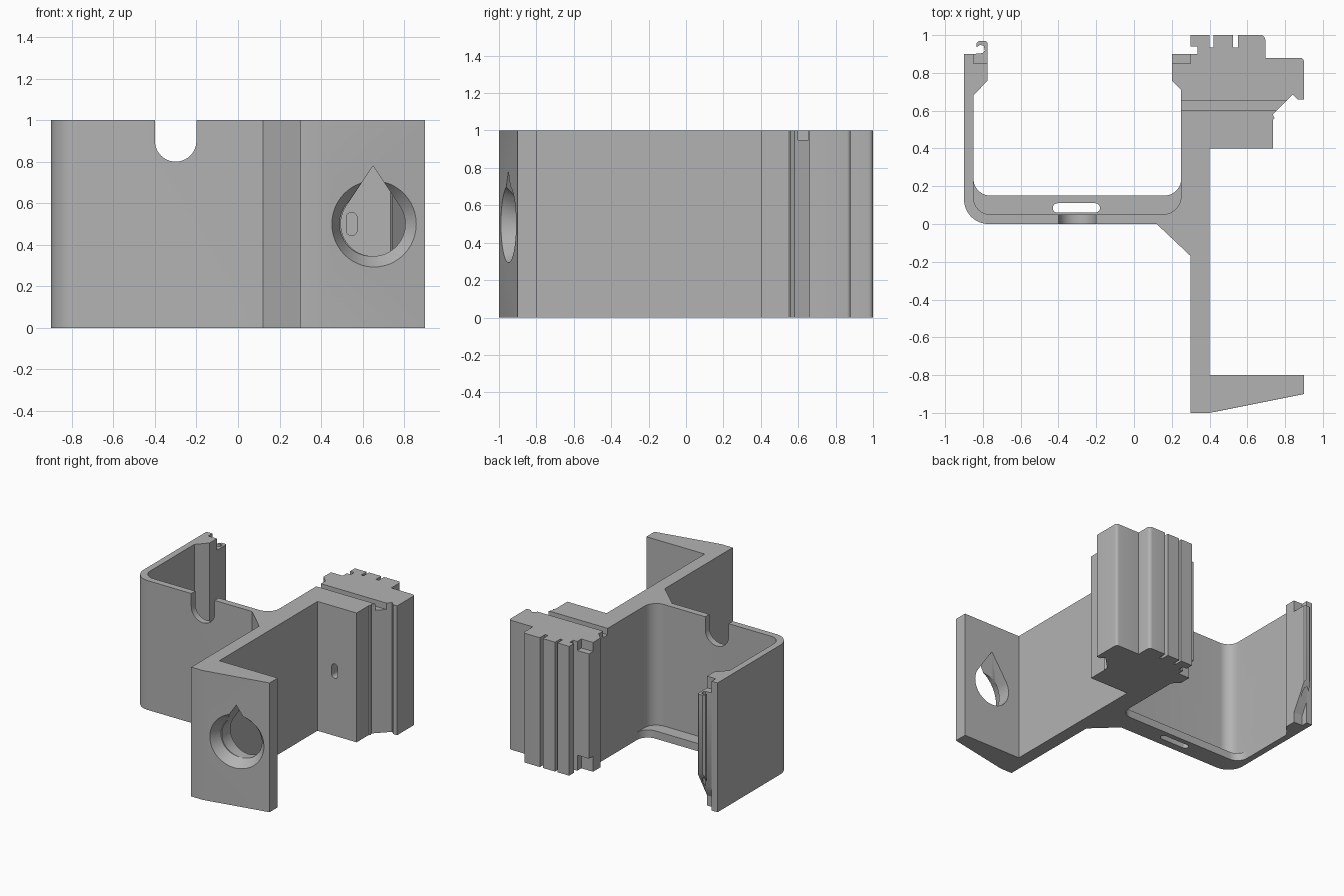
import bpy, bmesh, math
from mathutils import Vector, Matrix

if "Cube" in bpy.data.objects:
    bpy.data.objects.remove(bpy.data.objects["Cube"])

grey = bpy.data.materials.new("light_grey")
grey.diffuse_color = (0.45, 0.45, 0.45, 1)
grey.use_nodes = True
grey.node_tree.nodes["Principled BSDF"].inputs["Base Color"].default_value = grey.diffuse_color


def finish(name, bm):
    bmesh.ops.recalc_face_normals(bm, faces=bm.faces[:])
    me = bpy.data.meshes.new(name)
    bm.to_mesh(me)
    bm.free()
    me.materials.append(grey)
    ob = bpy.data.objects.new(name, me)
    bpy.context.collection.objects.link(ob)
    return ob


def prism(name, pts, a, b, axis="Z", bisect=None):
    """Extrude a closed 2D outline along Z (x,y points) or Y (x,z points)."""
    bm = bmesh.new()
    place = (lambda u, v: (u, v, a)) if axis == "Z" else (lambda u, v: (u, a, v))
    face = bm.faces.new([bm.verts.new(place(*p)) for p in pts])
    step = Vector((0, 0, b - a)) if axis == "Z" else Vector((0, b - a, 0))
    ext = bmesh.ops.extrude_face_region(bm, geom=[face])
    bmesh.ops.translate(bm, vec=step, verts=[g for g in ext["geom"] if isinstance(g, bmesh.types.BMVert)])
    if bisect:
        cut = bmesh.ops.bisect_plane(bm, geom=bm.verts[:] + bm.edges[:] + bm.faces[:],
                                     plane_co=bisect[0], plane_no=bisect[1], clear_outer=True)
        bmesh.ops.holes_fill(bm, edges=[e for e in cut["geom_cut"] if isinstance(e, bmesh.types.BMEdge)])
    return finish(name, bm)


def arc(cx, cy, r, a0, a1, n=10):
    return [(cx + r * math.cos(math.radians(a0 + (a1 - a0) * i / n)),
             cy + r * math.sin(math.radians(a0 + (a1 - a0) * i / n))) for i in range(n + 1)]


def box(name, x0, x1, y0, y1, z0, z1):
    return prism(name, [(x0, y0), (x1, y0), (x1, y1), (x0, y1)], z0, z1)


def cut(target, cutter):
    m = target.modifiers.new(cutter.name, "BOOLEAN")
    m.operation, m.solver, m.object = "DIFFERENCE", "EXACT", cutter
    cutter.hide_render = True
    cutter.hide_set(True)


# Main bracket outline: left arm, front wall, spine, clamp plate and ribbed block
outline = arc(-0.77, 0.13, 0.13, 180, 270)
outline += [(0.12, 0), (0.3, -0.17), (0.3, -1), (0.4, -1), (0.9, -0.9), (0.9, -0.8),
            (0.4, -0.8), (0.4, 0.4), (0.735, 0.4), (0.735, 0.55), (0.745, 0.56), (0.735, 0.58),
            (0.84, 0.685), (0.865, 0.66), (0.9, 0.66)]
outline += arc(0.88, 0.86, 0.02, 0, 90, 4) + [(0.695, 0.88)] + arc(0.67, 0.975, 0.025, 0, 90, 4)
for x0, x1 in ((0.525, 0.55), (0.4, 0.42)):      # narrow back grooves
    outline += [(x1, 1), (x1, 0.935), (x0, 0.935), (x0, 1)]
outline += [(0.3, 1), (0.3, 0.94), (0.335, 0.94), (0.335, 0.9), (0.2, 0.9), (0.2, 0.76), (0.25, 0.71)]
outline += arc(0.16, 0.24, 0.09, 0, -90) + arc(-0.76, 0.24, 0.09, 270, 180)
outline += [(-0.85, 0.68), (-0.775, 0.76), (-0.775, 0.85), (-0.85, 0.85), (-0.85, 0.9), (-0.9, 0.9)]
bracket = prism("bracket", outline, 0, 1)

# Pocket clearance that leaves a thin ledge along the bottom of the front wall
pocket = arc(-0.76, 0.14, 0.09, 180, 270) + arc(0.15, 0.15, 0.1, 270, 360) + [(0.25, 0.4), (-0.85, 0.4)]
cut(bracket, prism("pocket_cutter", pocket, 0.06, 1.1))

# Round-bottomed notch in the front wall, and the drain slot in the ledge
cut(bracket, prism("notch_cutter", arc(-0.3, 0.9, 0.1, 180, 360, 20) + [(-0.2, 1.1), (-0.4, 1.1)],
                   -0.1, 0.3, "Y"))
cut(bracket, prism("ledge_slot_cutter", arc(-0.405, 0.085, 0.025, 90, 270) + arc(-0.205, 0.085, 0.025, -90, 90),
                   -0.1, 0.2))

# Teardrop hole through the clamp plate
tangent = math.degrees(math.asin(0.155 / 0.28))
drop = arc(0.65, 0.5, 0.155, 180 - tangent, 360 + tangent, 40) + [(0.65, 0.78)]
cut(bracket, prism("teardrop_cutter", drop, -1.2, -0.6, "Y"))

# Conical seat around the hole, square to the slanted face
bm = bmesh.new()
bmesh.ops.create_cone(bm, cap_ends=True, segments=48, radius1=0.225, radius2=0.155, depth=0.1,
                      matrix=Matrix.Translation((0.65, -0.925, 0.5))
                      @ Matrix.Rotation(math.atan(0.2), 4, "Z") @ Matrix.Rotation(-math.pi / 2, 4, "X"))
cut(bracket, finish("seat_cutter", bm))

# Small pill recess in the block front
cut(bracket, prism("pill_cutter", arc(0.547, 0.53, 0.026, 0, 180) + arc(0.547, 0.47, 0.026, 180, 360),
                   0.3, 0.48, "Y"))

# Top groove across the block, and latch notches at both ends of its corner
cut(bracket, box("top_groove_cutter", 0.1, 0.85, 0.6, 0.655, 0.95, 1.1))
cut(bracket, box("upper_notch_cutter", 0.15, 0.3, 0.85, 0.92, 0.93, 1.1))
cut(bracket, box("lower_notch_cutter", 0.15, 0.3, 0.85, 0.92, -0.1, 0.12))

# Latch hook on the left arm, sloped at its lower end
hook = [(-0.85, 0.85), (-0.775, 0.85), (-0.775, 0.96), (-0.785, 0.97), (-0.82, 0.97), (-0.835, 0.955),
        (-0.835, 0.935), (-0.815, 0.948), (-0.795, 0.943), (-0.79, 0.92), (-0.8, 0.905), (-0.85, 0.9)]
latch = prism("latch_hook", hook, 0.05, 0.91, bisect=((0, 0.85, 0.08), (0, 0.22, -0.12)))

# Smooth the curved walls, keep the edges crisp
for ob in (bracket, latch):
    bpy.ops.object.select_all(action="DESELECT")
    ob.select_set(True)
    bpy.context.view_layer.objects.active = ob
    for m in [m.name for m in ob.modifiers]:
        bpy.ops.object.modifier_apply(modifier=m)
    bpy.ops.object.shade_smooth_by_angle(angle=math.radians(30))
